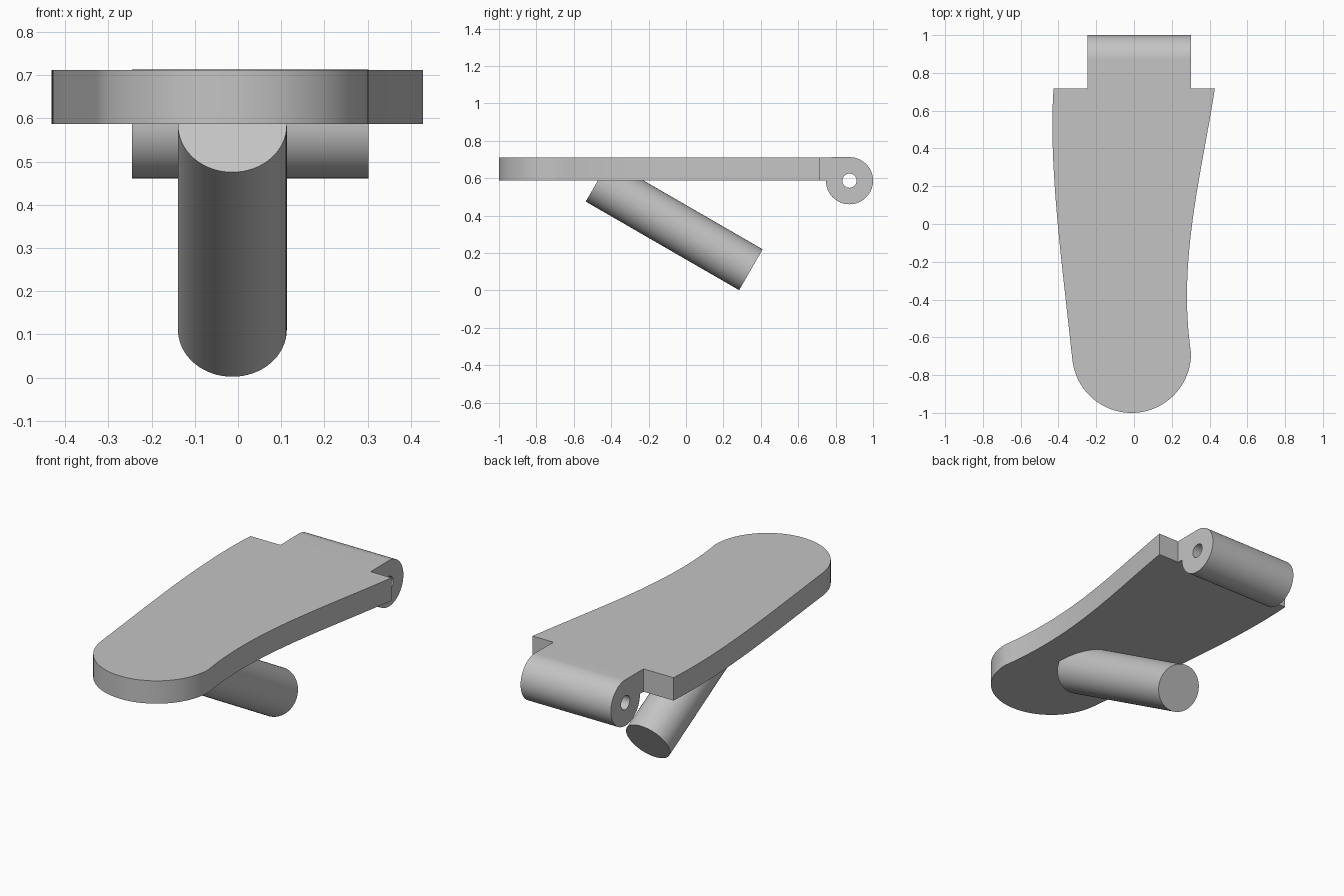
import bpy
import bmesh
from math import cos, sin, radians
from mathutils import Vector
from mathutils.geometry import interpolate_bezier

if "Cube" in bpy.data.objects:
    bpy.data.objects.remove(bpy.data.objects["Cube"])

grey = bpy.data.materials.new("plain grey")
grey.use_nodes = True
colour = (0.55, 0.55, 0.55, 1)
grey.diffuse_color = colour
grey.node_tree.nodes["Principled BSDF"].inputs["Base Color"].default_value = colour

BOTTOM, TOP = 0.587, 0.712


def arc(centre, radius, start, end, steps):
    """Points on a flat arc, angles in degrees."""
    angles = [radians(start + (end - start) * i / steps) for i in range(steps + 1)]
    return [(centre[0] + radius * cos(a), centre[1] + radius * sin(a)) for a in angles]


def bezier(*points):
    """Points on one cubic curve in the ground plane."""
    a, h1, h2, b = (Vector((x, y, 0)) for x, y in points)
    return [(p.x, p.y) for p in interpolate_bezier(a, h1, h2, b, 28)]


def extrude(loops, direction):
    """Solid from an outline, with further loops as holes."""
    bm = bmesh.new()
    for loop in loops:
        verts = [bm.verts.new(p) for p in loop]
        for i, v in enumerate(verts):
            bm.edges.new((verts[i - 1], v))
    bmesh.ops.triangle_fill(bm, edges=bm.edges[:], use_beauty=True)
    result = bmesh.ops.extrude_face_region(bm, geom=bm.faces[:], use_keep_orig=True)
    moved = [g for g in result["geom"] if isinstance(g, bmesh.types.BMVert)]
    bmesh.ops.translate(bm, verts=moved, vec=direction)
    bmesh.ops.recalc_face_normals(bm, faces=bm.faces[:])
    return bm


def finish(bm, name):
    mesh = bpy.data.meshes.new(name)
    bm.to_mesh(mesh)
    bm.free()
    mesh.materials.append(grey)
    obj = bpy.data.objects.new(name, mesh)
    bpy.context.collection.objects.link(obj)
    bpy.ops.object.select_all(action="DESELECT")
    obj.select_set(True)
    bpy.context.view_layer.objects.active = obj
    bpy.ops.object.shade_smooth_by_angle(angle=radians(30))


# Foot-shaped plate: outer side, rounded toe, waisted inner side
outer_side = bezier((-0.426, 0.717), (-0.455, 0.3), (-0.375, -0.25), (-0.326, -0.725))
toe = arc((-0.013, -0.685), 0.315, 187, 360, 48)
inner_side = bezier((0.302, -0.685), (0.23, -0.2), (0.355, 0.25), (0.428, 0.717))
outline = outer_side[:-1] + toe[:-1] + inner_side
plate = extrude([[(x, y, BOTTOM) for x, y in outline]], (0, 0, TOP - BOTTOM))
finish(plate, "pedal_plate")

# Hinge barrel with a pin hole, joined to the heel by a short tongue
centre = (0.874, BOTTOM)
barrel = [(0.717, TOP)] + arc(centre, 0.126, 90, -180, 60) + [(0.717, BOTTOM)]
pin_hole = arc(centre, 0.038, 0, 360, 32)[:-1]
hinge = extrude([[(-0.245, y, z) for y, z in loop] for loop in (barrel, pin_hole)],
                (0.547, 0, 0))
finish(hinge, "hinge_barrel")

# Slanted round rod, trimmed where it meets the underside of the plate
base = Vector((-0.013, 0.347, 0.111))
across, up = Vector((1, 0, 0)), Vector((0, 0.5, cos(radians(30))))
ring = [base + across * u + up * v for u, v in arc((0, 0), 0.126, 0, 360, 64)[:-1]]
rod = extrude([ring], Vector((0, -cos(radians(30)), 0.5)) * 0.947)
bmesh.ops.bisect_plane(rod, geom=rod.verts[:] + rod.edges[:] + rod.faces[:],
                       plane_co=(0, 0, BOTTOM), plane_no=(0, 0, 1), clear_outer=True)
finish(rod, "slanted_rod")
